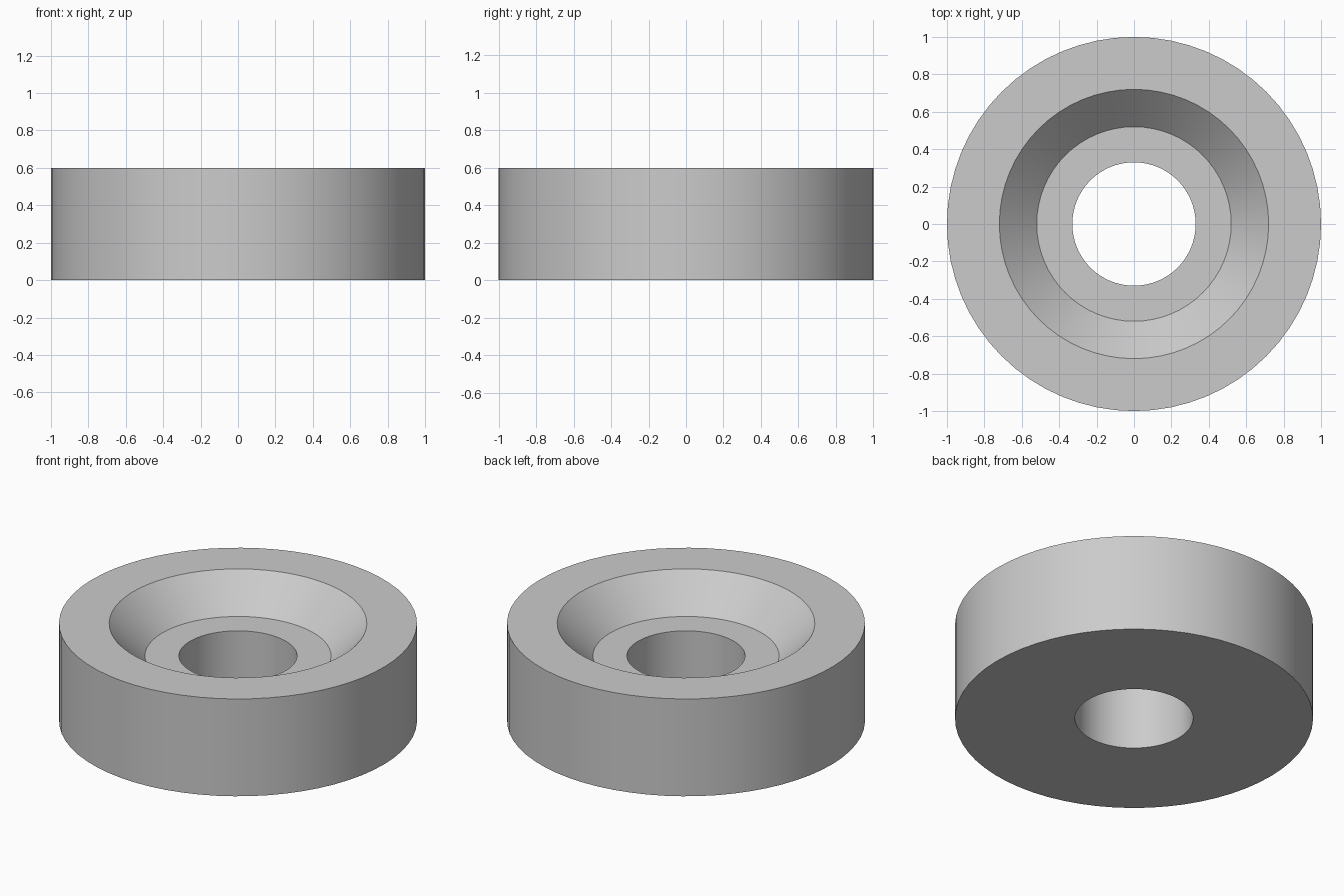
import bpy, bmesh, math

cube = bpy.data.objects.get("Cube")
if cube:
    bpy.data.objects.remove(cube, do_unlink=True)

# Plain grey material
grey = bpy.data.materials.new("plain_grey")
grey.use_nodes = True
color = (0.6, 0.6, 0.6, 1)
grey.diffuse_color = color
grey.node_tree.nodes["Principled BSDF"].inputs["Base Color"].default_value = color

# Closed cross-section (radius, height): bore, outer wall, rim, countersink, floor
SEGMENTS = 64
profile = [(0.33, 0), (1, 0), (1, 0.6), (0.72, 0.6), (0.52, 0.4), (0.33, 0.4)]

# Sweep the section around z into a countersunk ring
bm = bmesh.new()
rings = []
for r, z in profile:
    angles = [math.tau * i / SEGMENTS for i in range(SEGMENTS)]
    rings.append([bm.verts.new((r * math.cos(a), r * math.sin(a), z)) for a in angles])
for k, lower in enumerate(rings):
    upper = rings[(k + 1) % len(rings)]
    for i in range(SEGMENTS):
        j = (i + 1) % SEGMENTS
        bm.faces.new((lower[i], lower[j], upper[j], upper[i]))
bmesh.ops.recalc_face_normals(bm, faces=bm.faces[:])

mesh = bpy.data.meshes.new("countersunk_ring")
bm.to_mesh(mesh)
bm.free()
mesh.materials.append(grey)
ring = bpy.data.objects.new("countersunk_ring", mesh)
bpy.context.collection.objects.link(ring)

# Smooth round walls, sharp rims
bpy.ops.object.select_all(action="DESELECT")
ring.select_set(True)
bpy.context.view_layer.objects.active = ring
bpy.ops.object.shade_smooth_by_angle(angle=math.radians(30))
